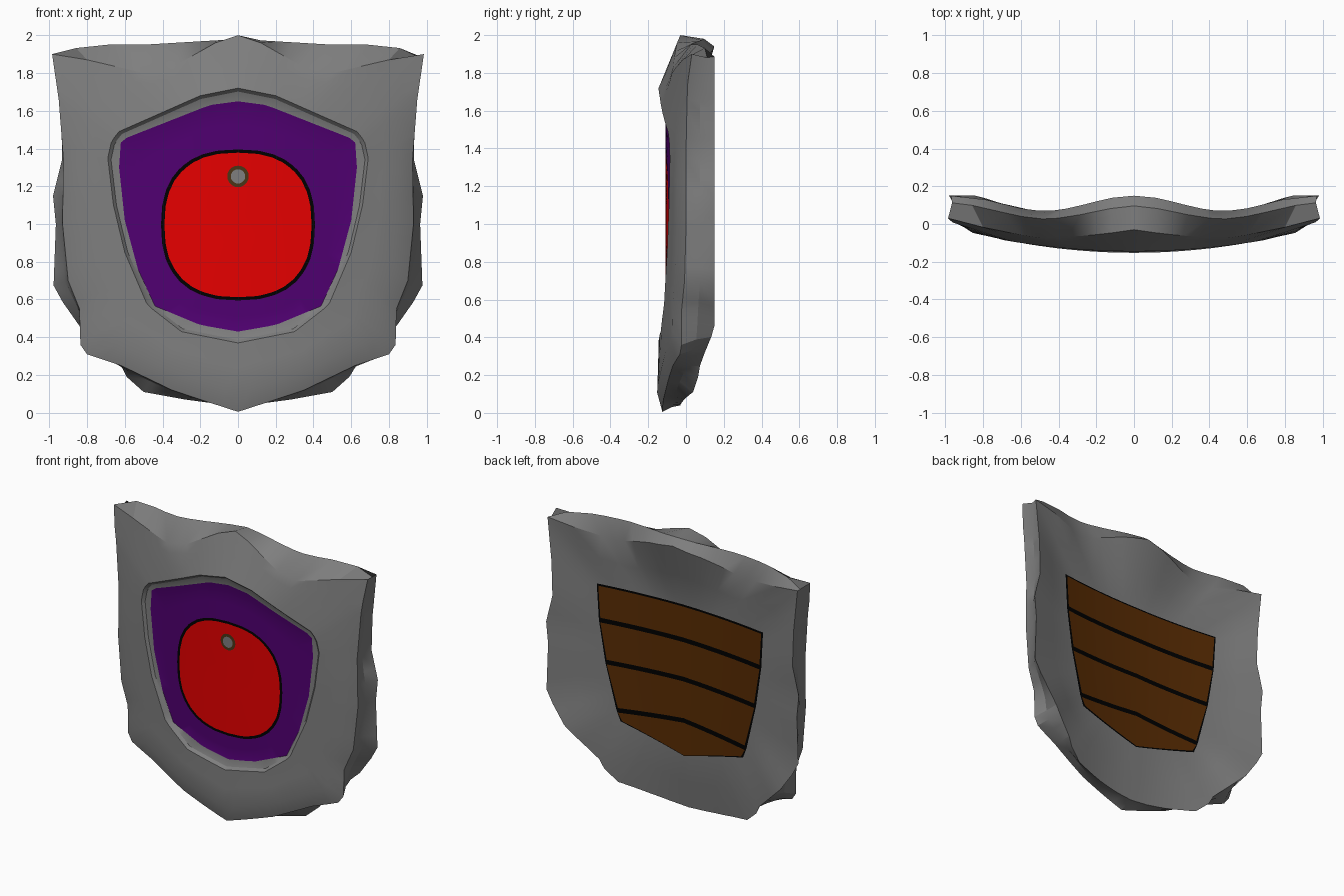
import bpy, bmesh, math
from mathutils import Matrix, Vector

if "Cube" in bpy.data.objects:
    bpy.data.objects.remove(bpy.data.objects["Cube"])


def mat(name, r, g, b):
    m = bpy.data.materials.new(name)
    m.diffuse_color = (r, g, b, 1)
    m.use_nodes = True
    m.node_tree.nodes["Principled BSDF"].inputs["Base Color"].default_value = m.diffuse_color
    return m


GREY = mat("stone grey", 0.21, 0.21, 0.21)
PURPLE = mat("deep purple", 0.08, 0.0, 0.165)
RED = mat("bright red", 0.80, 0.0, 0.0)
BLACK = mat("black", 0.0, 0.0, 0.0)
WOOD = mat("brown wood", 0.10, 0.025, 0.001)
UMBER = mat("dark umber", 0.07, 0.035, 0.008)

# Right-half outlines (x, z), from top centre down to bottom centre
FRONT = [(0, 2.0), (.12, 1.96), (.35, 1.83), (.5, 1.8), (.8, 1.87), (.985, 1.9), (.95, 1.66),
         (.925, 1.34), (.93, 1.0), (.9, .7), (.84, .55), (.835, .36), (.8, .31), (.62, .25),
         (.35, .12), (.17, .06), (0, .005)]
GROOVE = [(0, 1.98), (.5, 1.95), (.8, 1.95), (.88, 1.925), (.965, 1.89), (.925, 1.6), (.91, 1.3),
          (.94, 1.1), (.92, .7), (.82, .5), (.79, .35), (.6, .23), (.3, .09), (0, .03)]
BACK = [(0, 1.94), (.2, 1.9), (.5, 1.81), (.8, 1.86), (.97, 1.89), (.94, 1.6), (.93, 1.35),
        (.98, 1.15), (.965, 1.0), (.978, .65), (.91, .56), (.84, .46), (.62, .25), (.59, .19),
        (.5, .11), (.28, .07), (.13, .05), (0, .04)]
CREST = [(0, 1.72), (.2, 1.68), (.63, 1.49), (.67, 1.44), (.69, 1.35), (.66, 1.1), (.6, .85),
         (.48, .57), (.3, .43), (0, .37)]
PANEL = [(0, 1.65), (.15, 1.63), (.62, 1.445), (.63, 1.3), (.6, 1.02), (.53, .76), (.44, .565),
         (.2, .465), (0, .43)]
INNER_BACK = [(0, 1.48), (.65, 1.48), (.635, 1.22), (.59, .94), (.52, .62), (.48, .54), (0, .41)]


def rounded(w, h, n=2.45, steps=16):
    """Half outline of the rounded-square disc."""
    pts = []
    for i in range(steps + 1):
        a = math.pi * i / steps
        s, c = math.sin(a), math.cos(a)
        pts.append((w * max(s, 0) ** (2 / n), .995 + h * math.copysign(abs(c) ** (2 / n), c)))
    return pts


def angle(p):
    return math.atan2(max(p[0], 0), p[1] - 1)


# Shared angles: every outline corner plus an even fan
ANGLES = [0.0, math.pi]
for outline in (FRONT, BACK, PANEL, CREST):
    for a in map(angle, outline):
        if all(abs(a - b) > .025 for b in ANGLES):
            ANGLES.append(a)
for i in range(40):
    a = math.pi * i / 40
    if all(abs(a - b) > .05 for b in ANGLES):
        ANGLES.append(a)
ANGLES.sort()


def sample(outline):
    """Resample a half outline at the shared angles around (0, 1)."""
    res = []
    for a in ANGLES:
        d = (math.sin(a), math.cos(a))
        for p, q in zip(outline, outline[1:]):
            if angle(p) - 1e-6 <= a <= angle(q) + 1e-6:
                ex, ez = q[0] - p[0], q[1] - p[1]
                den = d[0] * ez - d[1] * ex
                r = (p[0] * ez - (p[1] - 1) * ex) / den
                res.append((r * d[0], 1 + r * d[1]))
                break
    return res


def ring(outline, yf, s=1.0):
    return [Vector((x * s, yf(x * s, 1 + (z - 1) * s), 1 + (z - 1) * s)) for x, z in sample(outline)]


def blend(a, b, t, push=lambda v: 0):
    out = []
    for p, q in zip(a, b):
        v = p.lerp(q, t)
        v.y += push(v)
        out.append(v)
    return out


def low(v):
    """1 on the lower frame, fading to 0 near the top."""
    return min(1, max(0, (1.7 - v.z) / .5))


# Depth profiles
def y_frame(x, z): return -.145 + .125 * x * x
def y_panel(x, z): return -.108 + .1 * x * x
def y_inner(x, z): return .018 + .11 * x * x


def y_front(x, z):
    y = -.125 + .145 * x * x
    return y + .015 + .08 * max(0, 1 - x / .5) if z > 1.75 else y


def y_back(x, z):
    side = min(.15, -.03 + .27 * x * x)
    return .11 + .04 * math.cos(2 * math.pi * x / .95) if z > 1.75 else side


def finish(name, bm, mats, smooth=True):
    me = bpy.data.meshes.new(name)
    bm.to_mesh(me)
    bm.free()
    ob = bpy.data.objects.new(name, me)
    bpy.context.collection.objects.link(ob)
    for m in mats:
        me.materials.append(m)
    if smooth:
        bpy.ops.object.select_all(action='DESELECT')
        ob.select_set(True)
        bpy.context.view_layer.objects.active = ob
        bpy.ops.object.shade_smooth_by_angle(angle=math.radians(25))
    return ob


# Shield body: rings running from the front centre, over the rim, to the back centre
disc, border = rounded(.39, .383), rounded(.408, .4)
front, back = ring(FRONT, y_front), ring(BACK, y_back)
groove = [a.lerp(b, .7 if a.z > 1.75 else .5) for a, b in zip(ring(GROOVE, y_front), ring(GROOVE, y_back))]
crest, inner = ring(CREST, y_frame), ring(INNER_BACK, y_inner)
purple_edge, black_edge = ring(PANEL, y_panel), ring(border, y_panel)
# each entry: ring, material index of the band leading to it
bands = [(ring(disc, y_panel, .33), 2), (ring(disc, y_panel, .67), 2), (ring(disc, y_panel), 2),
         (black_edge, 3),
         ([Vector((v.x, y_panel(v.x, 0), v.z)) for v in blend(black_edge, purple_edge, .5)], 1),
         (purple_edge, 1),
         (ring(CREST, lambda x, z: y_frame(x, z) + .02, .975), 0),
         (crest, 0),
         (blend(crest, front, .35, lambda v: -.01 * low(v)), 0),
         (blend(crest, front, .72, lambda v: -.022 * low(v)), 0),
         (front, 0), (groove, 0), (back, 0),
         (blend(back, inner, .5), 0), (inner, 0)]
bands += [(ring(INNER_BACK, y_inner, s), 0) for s in (.75, .5, .25)]

bm = bmesh.new()
first = bm.verts.new((0, y_panel(0, 1), 1))
prev = None
for pts, mi in bands:
    full = pts + [Vector((-v.x, v.y, v.z)) for v in pts[-2:0:-1]]
    cur = [bm.verts.new(v) for v in full]
    n = len(cur)
    for i in range(n):
        j = (i + 1) % n
        f = bm.faces.new((prev[i], prev[j], cur[j], cur[i]) if prev else (first, cur[j], cur[i]))
        f.material_index = mi
    prev = cur
last = bm.verts.new((0, y_inner(0, 1), 1))
for i in range(n):
    bm.faces.new((prev[i], prev[(i + 1) % n], last))
bmesh.ops.recalc_face_normals(bm, faces=bm.faces)
finish("shield_body", bm, [GREY, PURPLE, RED, BLACK])


# Back boards: black backing with planks laid over it
def patch(name, top, bottom, lift, material, cols=12):
    """Curved strip between two rows (edge z, half width, centre z)."""
    bm = bmesh.new()
    rows = []
    for ze, hw, zc in (top, bottom):
        row = []
        for i in range(cols + 1):
            t = 2 * i / cols - 1
            x = t * hw
            row.append(bm.verts.new((x, y_inner(x, 0) + lift, zc + (ze - zc) * abs(t))))
        rows.append(row)
    for i in range(cols):
        bm.faces.new((rows[0][i], rows[0][i + 1], rows[1][i + 1], rows[1][i]))
    bmesh.ops.recalc_face_normals(bm, faces=bm.faces)
    if sum(f.normal.y for f in bm.faces) < 0:
        bmesh.ops.reverse_faces(bm, faces=bm.faces)
    return finish(name, bm, [material])


ROWS = [(1.475, .645, 1.48), (1.225, .63, 1.235), (.94, .585, .96), (.62, .505, .67), (.545, .475, .42)]
for k, (a, b) in enumerate(zip(ROWS, ROWS[1:])):
    patch(f"back_board_gap_{k + 1}", a, b, .004, BLACK)
    ga = .012 if k == 0 else .016
    gb = .006 if k == 3 else .016
    patch(f"back_plank_{k + 1}", (a[0] - ga, a[1] - .013, a[2] - ga),
          (b[0] + gb, b[1] - .013, b[2] + gb), .008, WOOD)


# Small painted stud on the red disc
def stud(name, r, y, material):
    bm = bmesh.new()
    bmesh.ops.create_circle(bm, cap_ends=True, segments=20, radius=r,
                            matrix=Matrix.Translation((0, y, 1.252)) @ Matrix.Rotation(math.pi / 2, 4, 'X'))
    finish(name, bm, [material], False)


stud("stud_ring", .057, -.111, UMBER)
stud("stud_centre", .038, -.114, GREY)
